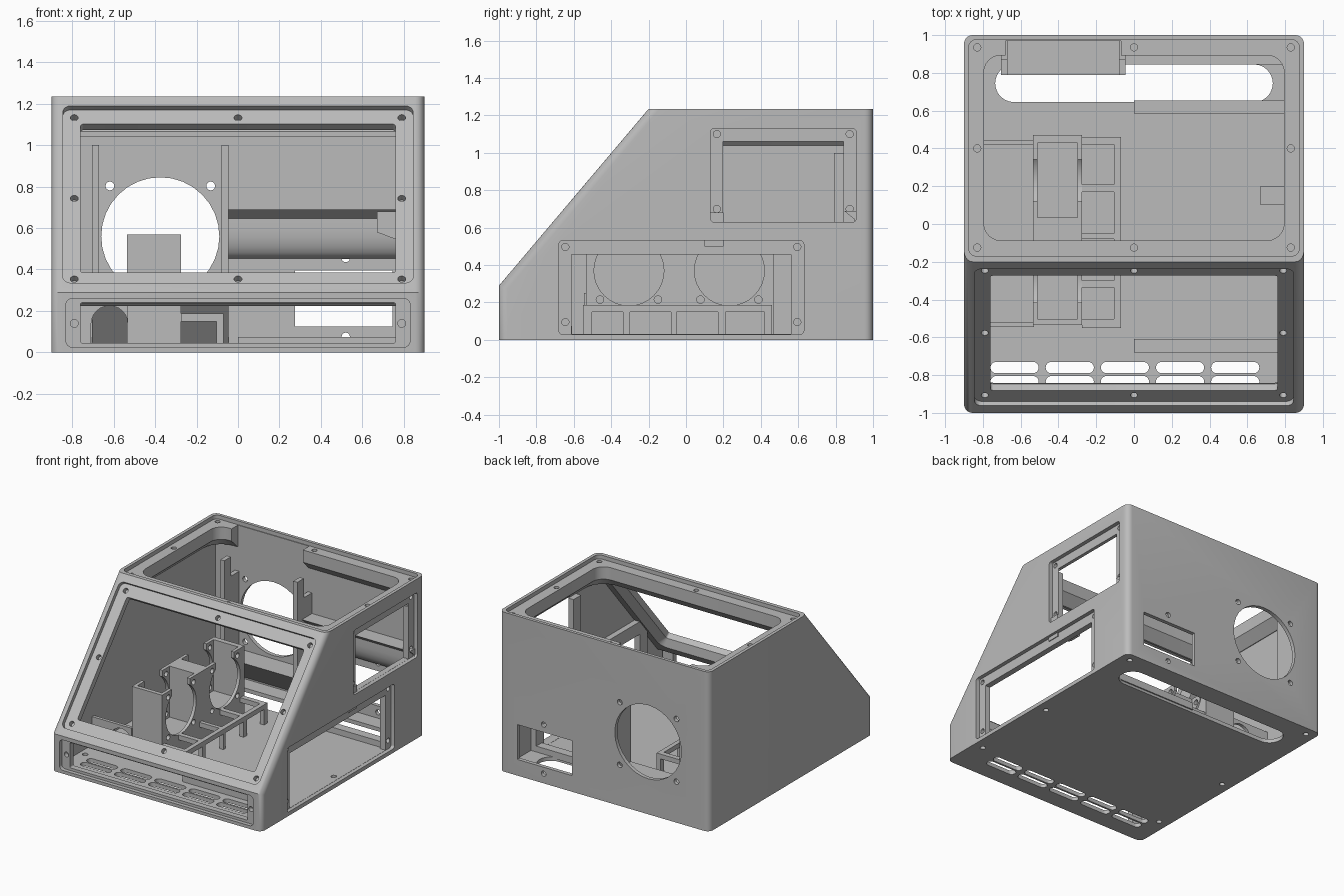
import bpy, bmesh, math
from mathutils import Matrix, Vector

if "Cube" in bpy.data.objects:
    bpy.data.objects.remove(bpy.data.objects["Cube"])

grey = bpy.data.materials.new("plain grey")
grey.use_nodes = True
grey.diffuse_color = (0.5, 0.5, 0.5, 1)
grey.node_tree.nodes["Principled BSDF"].inputs["Base Color"].default_value = (0.5, 0.5, 0.5, 1)


def axes(origin, u, v):
    """Plane frame: u across, v up, w outward."""
    u, v = Vector(u).normalized(), Vector(v).normalized()
    m = Matrix((u, v, u.cross(v))).transposed().to_4x4()
    return Matrix.Translation(origin) @ m


def rounded(w, h, r=0, cu=0, cv=0, n=6):
    """Outline of a rectangle with rounded corners."""
    if r <= 0:
        return [(cu + a * w / 2, cv + b * h / 2) for a, b in ((1, 1), (-1, 1), (-1, -1), (1, -1))]
    pts = []
    for q, (a, b) in enumerate(((1, 1), (-1, 1), (-1, -1), (1, -1))):
        for i in range(n + 1):
            t = (q + i / n) * math.pi / 2
            p = (cu + a * (w / 2 - r) + r * math.cos(t), cv + b * (h / 2 - r) + r * math.sin(t))
            if not pts or math.dist(p, pts[-1]) > 1e-4:
                pts.append(p)
    if math.dist(pts[0], pts[-1]) < 1e-4:
        pts.pop()
    return pts


def disc(u, v, r):
    return rounded(2 * r, 2 * r, r, u, v, 8)


def solid(name, m, sections, bevel=None):
    """Loft matching outlines given as (outline, w) pairs."""
    bm = bmesh.new()
    rings = [[bm.verts.new(m @ Vector((u, v, w))) for u, v in pts] for pts, w in sections]
    for a, b in zip(rings, rings[1:]):
        for i in range(len(a)):
            j = (i + 1) % len(a)
            bm.faces.new((a[i], a[j], b[j], b[i]))
    bm.faces.new(rings[0][::-1])
    bm.faces.new(rings[-1])
    bmesh.ops.recalc_face_normals(bm, faces=bm.faces)
    if bevel:
        edges = [e for e in bm.edges if bevel(e)]
        bmesh.ops.bevel(bm, geom=edges, offset=0.045, segments=5, profile=0.5, affect='EDGES')
    mesh = bpy.data.meshes.new(name)
    bm.to_mesh(mesh)
    bm.free()
    mesh.materials.append(grey)
    ob = bpy.data.objects.new(name, mesh)
    bpy.context.collection.objects.link(ob)
    return ob


def box(name, x, y, z):
    outline = rounded(x[1] - x[0], y[1] - y[0], 0, sum(x) / 2, sum(y) / 2)
    return solid(name, WORLD, [(outline, z[0]), (outline, z[1])])


def combine(target, tool, op='DIFFERENCE'):
    mod = target.modifiers.new("shape", 'BOOLEAN')
    mod.object, mod.operation, mod.solver = tool, op, 'EXACT'
    bpy.context.view_layer.objects.active = target
    bpy.ops.object.modifier_apply(modifier=mod.name)
    bpy.data.objects.remove(tool)


def cut(target, m, outline, w0, w1):
    tool = solid("cutter", m, [(outline, w0), (outline, w1)])
    tool.hide_render = True
    combine(target, tool)


WORLD = Matrix.Identity(4)
SIDE = axes((0, 0, 0), (0, 1, 0), (0, 0, 1))          # u = y, v = z, w = x
RIGHT = axes((0.9, 0, 0), (0, 1, 0), (0, 0, 1))
FRONT = axes((0, -1, 0), (1, 0, 0), (0, 0, 1))
BACK = axes((0, 1, 0), (-1, 0, 0), (0, 0, 1))
TOP = axes((0, 0, 1.235), (1, 0, 0), (0, 1, 0))
SLOPE = axes((0, -0.6, 0.7625), (1, 0, 0), (0, 0.8, 0.945))

# Hollow case with a sloping front
outer = [(-1, 0), (1, 0), (1, 1.235), (-0.2, 1.235), (-1, 0.29)]
inner = [(-0.97, 0.03), (0.97, 0.03), (0.97, 1.205), (-0.186, 1.205), (-0.97, 0.279)]


def corner_edge(e):
    d = e.verts[1].co - e.verts[0].co
    return abs(d.x) < 1e-4 and abs(d.z) > 0.1


case = solid("case", SIDE, [(outer, -0.9), (outer, 0.9)], corner_edge)
combine(case, solid("cavity", SIDE, [(inner, -0.87), (inner, 0.87)]))

# Panels: frame, centre, slab, recess, opening (width, height, radius, shift), lip depth, chamfer, screws
top_screws = [(x, y) for x in (-0.83, 0, 0.83) for y in (-0.125, 0.4, 0.935) if x or y != 0.4]
slope_screws = [(x, y) for x in (-0.79, 0, 0.79) for y in (-0.51, 0, 0.51) if x or y]
panels = [
    (TOP, 0.403, (1.76, 1.15), (1.75, 1.145, 0.04), (1.59, 0.98, 0.09, 0), 0.125, 0.07, top_screws),
    (SLOPE, 0, (1.76, 1.2), (1.69, 1.12, 0.04), (1.52, 0.94, 0.015, 0), 0.075, 0.05, slope_screws),
    (FRONT, 0.1425, (1.7, 0.275), (1.66, 0.235, 0.03), (1.52, 0.195, 0.01, 0), 0.075, 0,
     [(-0.79, 0.14), (0.79, 0.14)]),
    (RIGHT @ Matrix.Translation((0.52, 0, 0)), 0.88, (0.83, 0.55), (0.78, 0.5, 0.02),
     (0.645, 0.43, 0, -0.034), 0.075, 0, [(u, v) for u in (-0.355, 0.355) for v in (0.7, 1.1)]),
    (RIGHT @ Matrix.Translation((-0.025, 0, 0)), 0.28, (1.36, 0.55), (1.31, 0.5, 0.02),
     (1.175, 0.425, 0, -0.036), 0.075, 0, [(u, v) for u in (-0.62, 0.62) for v in (0.095, 0.497)]),
]
for m, cv, slab, rec, opn, lip, cham, screws in panels:
    o = rounded(*slab, 0, 0, cv)
    combine(case, solid("slab", m, [(o, -0.02), (o, -lip - cham)]), 'UNION')
for m, cv, slab, rec, opn, lip, cham, screws in panels:
    w, h, r, shift = opn
    cut(case, m, rounded(*rec, 0, cv), -0.03, 0.05)
    hole = rounded(w, h, r, 0, cv + shift)
    cut(case, m, hole, -lip - 0.015, 0.05)
    if cham:
        g = cham + 0.005
        wide = rounded(w + 2 * g, h + 2 * g, r + g, 0, cv)
        combine(case, solid("flare", m, [(hole, -lip), (wide, -lip - g)]))
    for u, v in screws:
        cut(case, m, disc(u, v, 0.019), -0.065, 0.02)

# Gap in the top ledge where the rear fan slides in
cut(case, WORLD, rounded(0.61, 0.17, 0, -0.375, 0.885), 1.0, 1.206)

# Rear fan hole with bolt holes, and socket window with its screws
cut(case, BACK, disc(0.375, 0.56, 0.285), -0.1, 0.1)
for sx in (-1, 1):
    for sz in (-1, 1):
        cut(case, BACK, disc(0.375 + sx * 0.243, 0.56 + sz * 0.243, 0.021), -0.1, 0.1)
cut(case, BACK, rounded(0.47, 0.27, 0, -0.51, 0.26), -0.1, 0.1)
for z in (0.075, 0.455):
    cut(case, BACK, disc(-0.52, z, 0.02), -0.1, 0.1)

# Floor: cable slot, vents and screw holes
cut(case, WORLD, rounded(1.47, 0.2, 0.0999, 0, 0.745), -0.1, 0.1)
for i in range(5):
    for y in (-0.76, -0.835):
        cut(case, WORLD, rounded(0.255, 0.06, 0.0299, -0.632 + i * 0.292, y), -0.1, 0.04)
for x in (-0.82, 0.82):
    for y in (-0.7, 0, 0.93):
        cut(case, WORLD, disc(x, y, 0.02), -0.1, 0.04)

# Rear fan seat: sloping support and two stepped posts
wedge = [(0.79, 0.25), (0.98, 0.25), (0.98, 0.03)]
solid("fan_seat", SIDE, [(wedge, -0.705), (wedge, -0.045)])
post = [(0.79, 0.25), (0.98, 0.25), (0.98, 0.85), (0.87, 0.85), (0.87, 1.0), (0.79, 1.0)]
for name, x in (("left_fan_post", -0.08), ("right_fan_post", -0.705)):
    solid(name, SIDE, [(post, x), (post, x + 0.035)])

# Rear shelf with a curved underside, and a bracket on the side wall
shelf = [(0.98, 0.69), (0.845, 0.69), (0.9, 0.645), (0.9, 0.59)]
shelf += [(0.98 - 0.08 * math.cos(a), 0.59 - 0.14 * math.sin(a)) for a in (0.3, 0.6, 0.9, 1.2, 1.57)]
solid("rear_shelf", SIDE, [(shelf, -0.045), (shelf, 0.88)])
bracket = [(0.67, 0.58), (0.88, 0.5), (0.88, 0.68), (0.67, 0.68)]
solid("side_bracket", axes((0, 0.15, 0), (1, 0, 0), (0, 0, 1)), [(bracket, -0.05), (bracket, 0.05)])

# Ribs on the floor
for name, y in (("front_rib", -0.645), ("rear_rib", 0.62)):
    box(name, (0, 0.86), (y - 0.035, y + 0.035), (0.02, 0.075))

# Cradle holding two inner fans
cradle = box("fan_cradle", (-0.535, -0.275), (-0.535, 0.47), (0.02, 0.57))
for y in (-0.305, 0.232):
    cut(cradle, WORLD, rounded(0.21, 0.395, 0, -0.405, y), 0.175, 0.7)
    cut(cradle, SIDE, disc(y, 0.37, 0.187), -0.6, -0.2)
    cut(cradle, SIDE, rounded(0.22, 0.3, 0, y, 0.55), -0.6, -0.2)
    for s in (-0.155, 0.155):
        for z in (0.215, 0.525):
            cut(cradle, SIDE, disc(y + s, z, 0.02), -0.6, -0.2)
cut(cradle, WORLD, rounded(0.21, 0.1, 0, -0.405, -0.036), 0.175, 0.53)

# Ladder table beside the cradle, with open bays on top, side and front
table = box("ladder_table", (-0.276, -0.07), (-0.55, 0.46), (0.02, 0.187))
for y0, y1 in ((-0.503, -0.337), (-0.3, -0.08), (-0.05, 0.17), (0.21, 0.42)):
    bay = rounded(0.17, y1 - y0, 0, -0.19, (y0 + y1) / 2)
    cut(table, WORLD, bay, 0.0, 0.3)
    cut(table, SIDE, rounded(y1 - y0, 0.15, 0, (y0 + y1) / 2, 0.075), -0.2, 0)
cut(table, FRONT, rounded(0.171, 0.15, 0, -0.19, 0.075), -1.6, 0)

# Side plates with an arched cable passage
for name, y in (("front_arch_plate", -0.545), ("rear_arch_plate", 0.42)):
    plate = box(name, (-0.88, -0.53), (y, y + 0.025), (0.02, 0.25))
    cut(plate, FRONT, rounded(0.178, 0.4, 0.0889, -0.62, 0.025), -1.6, 0.1)

# Smooth rounded faces, crisp edges
for ob in bpy.context.view_layer.objects:
    ob.select_set(ob.type == 'MESH' and grey.name in ob.data.materials)
bpy.context.view_layer.objects.active = case
bpy.ops.object.shade_smooth_by_angle(angle=math.radians(30))
